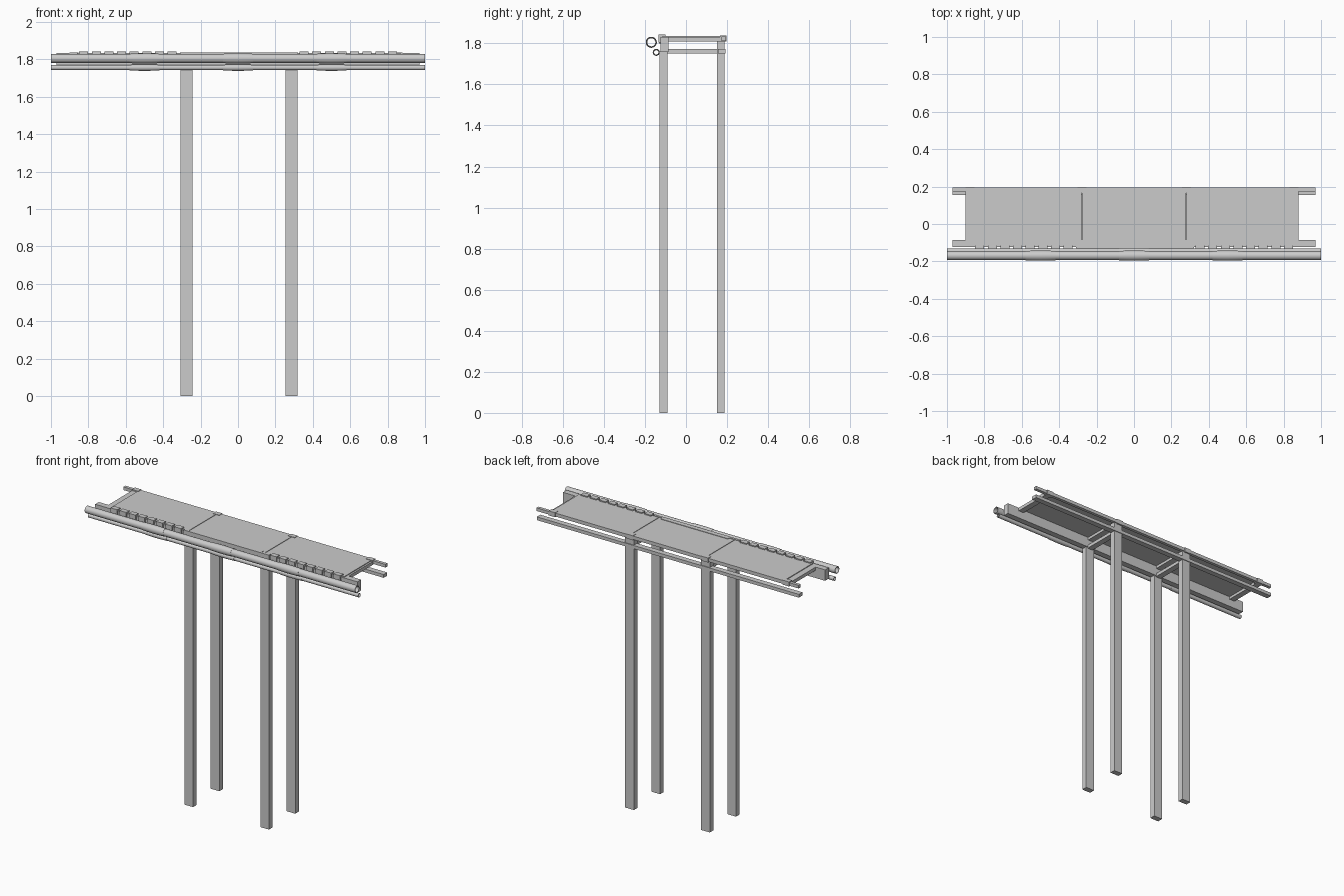
import bpy, bmesh, math

if "Cube" in bpy.data.objects:
    bpy.data.objects.remove(bpy.data.objects["Cube"])


def box(name, x, y, z, bevel=0.0):
    """Box from (min, max) pairs."""
    bm = bmesh.new()
    bmesh.ops.create_cube(bm, size=1)
    for v in bm.verts:
        for i, (a, b) in enumerate((x, y, z)):
            v.co[i] = (a + b) / 2 + v.co[i] * (b - a)
    return finish(name, bm)


def finish(name, bm):
    bmesh.ops.recalc_face_normals(bm, faces=bm.faces)
    me = bpy.data.meshes.new(name)
    bm.to_mesh(me)
    bm.free()
    ob = bpy.data.objects.new(name, me)
    bpy.context.collection.objects.link(ob)
    return ob


def revolve(name, profile, y, z, n=32):
    """Closed (x, radius) profile revolved around an axis parallel to x."""
    bm = bmesh.new()
    rings = []
    for k in range(n):
        a = 2 * math.pi * k / n
        rings.append([bm.verts.new((px, y + r * math.cos(a), z + r * math.sin(a)))
                      for px, r in profile])
    m = len(profile)
    for k in range(n):
        p, q = rings[k], rings[(k + 1) % n]
        for i in range(m):
            j = (i + 1) % m
            bm.faces.new((p[i], p[j], q[j], q[i]))
    ob = finish(name, bm)
    bpy.ops.object.select_all(action='DESELECT')
    ob.select_set(True)
    bpy.context.view_layer.objects.active = ob
    bpy.ops.object.shade_smooth_by_angle(angle=math.radians(35))
    return ob


# Two hollow pipes with bulged coupling sleeves
for label, y, z, r, wall in (("large", -0.169, 1.805, 0.0235, 0.004),
                             ("small", -0.145, 1.756, 0.0135, 0.003)):
    revolve(label + "_pipe", [(-1, r), (1, r), (1, r - wall), (-1, r - wall)], y, z)
    for cx in (-0.5, 0, 0.5):
        bulge = [(cx + 0.08 * t / 4, r + 0.0015 + 0.002 * (1 - (t / 4) ** 2))
                 for t in range(-4, 5)]
        revolve(label + "_pipe_sleeve",
                bulge + [(cx + 0.08, r - 0.001), (cx - 0.08, r - 0.001)], y, z)

# Legs, lower cross bars and upper cross bars on the two trestles
for cx in (-0.275, 0.287):
    x = (cx - 0.032, cx + 0.032)
    box("front_leg", x, (-0.128, -0.09), (0, 1.76))
    box("back_leg", x, (0.15, 0.187), (0, 1.815))
    box("lower_cross_bar", (cx - 0.02, cx + 0.02), (-0.09, 0.16), (1.75, 1.772))
    box("upper_cross_bar", (cx - 0.02, cx + 0.02), (-0.09, 0.16), (1.808, 1.826))

# End cross bars carrying the deck
for cx in (-0.88, 0.86):
    box("end_cross_bar", (cx - 0.02, cx + 0.02), (-0.09, 0.17), (1.808, 1.83))

# Front beam and back rails
box("front_beam", (-0.97, 0.97), (-0.124, -0.085), (1.757, 1.83))
box("back_upper_rail", (-0.97, 0.97), (0.173, 0.194), (1.812, 1.833))
box("back_lower_rail", (-0.97, 0.97), (0.155, 0.192), (1.75, 1.772))

# Clamps joining the rails to the cross bars
for cx in (-0.877, -0.278, 0.28, 0.855):
    box("rail_clamp", (cx - 0.024, cx + 0.024), (0.165, 0.197), (1.808, 1.838))

# Deck panels with a narrow seam between them
for x0, x1 in ((-0.86, -0.282), (-0.278, 0.278), (0.282, 0.868)):
    box("deck_panel", (x0, x1), (-0.115, 0.194), (1.826, 1.835))

# Raised kerb along the middle of the front edge
box("middle_kerb", (-0.31, 0.32), (-0.132, -0.116), (1.80, 1.838))
box("middle_kerb_strip", (-0.24, 0.26), (-0.116, -0.1), (1.82, 1.838))

# Row of raised blocks along the front edge of both side panels
for first in (-0.825, 0.353):
    for i in range(8):
        cx = first + 0.0675 * i
        box("edge_block", (cx - 0.024, cx + 0.024), (-0.134, -0.1), (1.805, 1.842))
